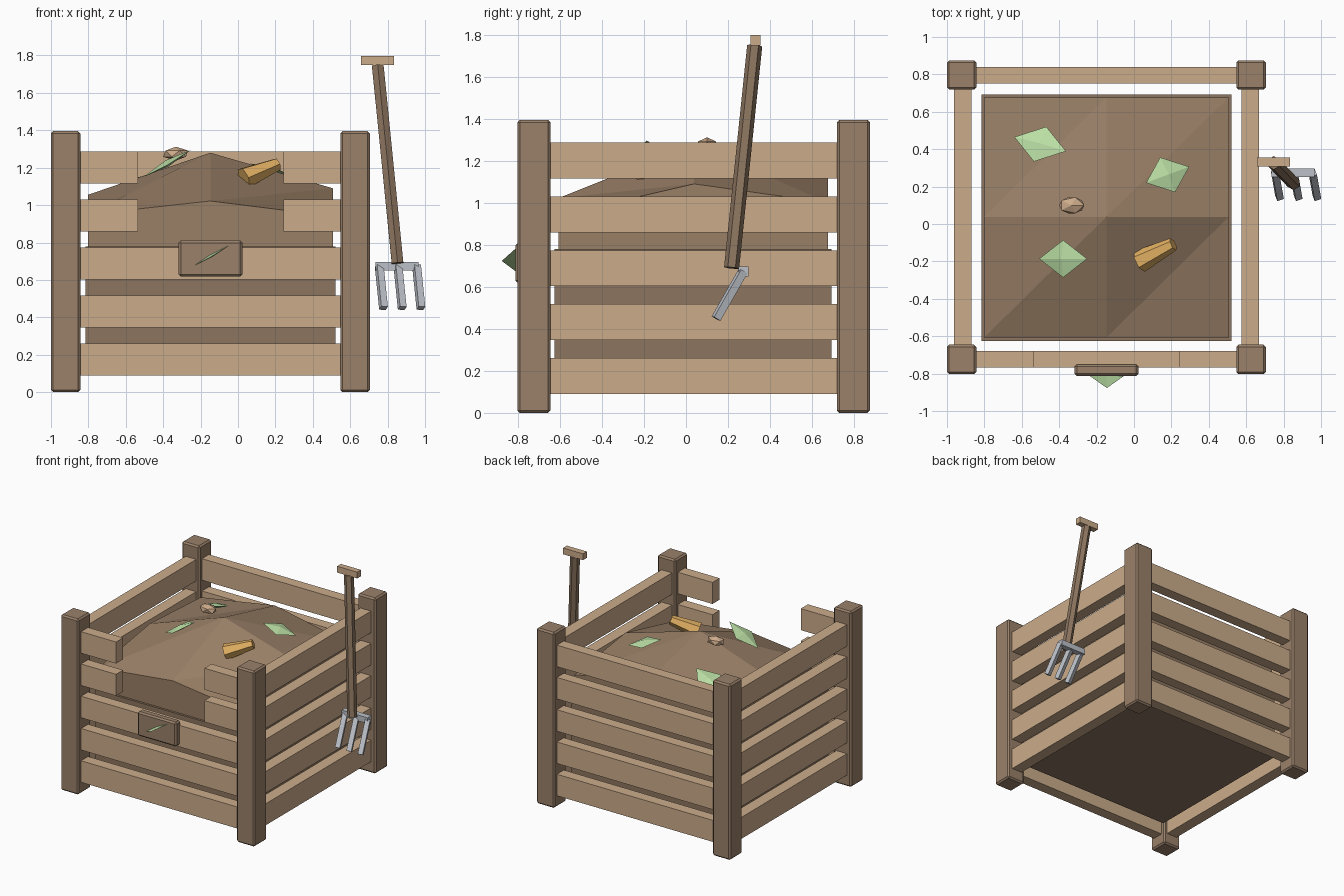
import bpy, bmesh, math
from mathutils import Vector, Quaternion

if "Cube" in bpy.data.objects:
    bpy.data.objects.remove(bpy.data.objects["Cube"])


def mat(name, rgb):
    m = bpy.data.materials.new(name)
    lin = [((c / 255 + 0.055) / 1.055) ** 2.4 for c in rgb]
    m.diffuse_color = (*lin, 1)
    m.use_nodes = True
    m.node_tree.nodes["Principled BSDF"].inputs["Base Color"].default_value = m.diffuse_color
    return m


SLAT = mat("slat wood", (203, 172, 139))
POST = mat("post wood", (154, 129, 106))
CORE = mat("dark soil", (140, 117, 95))
PILE = mat("compost", (154, 128, 103))
HANDLE = mat("handle wood", (140, 117, 95))
METAL = mat("grey metal", (188, 193, 200))
LEAF = mat("leaf green", (186, 222, 164))
ORANGE = mat("orange peel", (226, 176, 98))
STONE = mat("tan pebble", (206, 172, 140))


def finish(name, bm, m):
    bmesh.ops.recalc_face_normals(bm, faces=bm.faces)
    me = bpy.data.meshes.new(name)
    bm.to_mesh(me)
    bm.free()
    ob = bpy.data.objects.new(name, me)
    me.materials.append(m)
    bpy.context.collection.objects.link(ob)
    return ob


def box(name, x, y, z, m, bevel=0):
    """Box from (min, max) ranges, with an optional chamfer."""
    bm = bmesh.new()
    bmesh.ops.create_cube(bm, size=1)
    for v in bm.verts:
        for i, (lo, hi) in enumerate((x, y, z)):
            v.co[i] = lo if v.co[i] < 0 else hi
    if bevel:
        bmesh.ops.bevel(bm, geom=bm.edges[:], offset=bevel, segments=1, affect='EDGES')
    return finish(name, bm, m)


def rod(name, a, b, r1, r2, sides, m, spin=0):
    """Tapered prism from point a to point b."""
    a, b = Vector(a), Vector(b)
    d = b - a
    up = Vector((0, 0, 1))
    bm = bmesh.new()
    bmesh.ops.create_cone(bm, cap_ends=True, segments=sides, radius1=r1, radius2=r2, depth=d.length)
    ob = finish(name, bm, m)
    ob.rotation_mode = 'QUATERNION'
    ob.rotation_quaternion = up.rotation_difference(d) @ Quaternion(up, spin)
    ob.location = (a + b) / 2
    return ob


def leaf(name, c, a, b, t):
    """Flat diamond with a raised middle on both sides."""
    c, a, b = Vector(c), Vector(a), Vector(b)
    n = a.cross(b).normalized() * t
    bm = bmesh.new()
    ring = [bm.verts.new(c + p) for p in (a, b, -a, -b)]
    for tip in (bm.verts.new(c + n), bm.verts.new(c - n)):
        for i in range(4):
            bm.faces.new((ring[i], ring[(i + 1) % 4], tip))
    return finish(name, bm, LEAF)


# Corner posts
for sx, px in (("left", (-1, -0.843)), ("right", (0.547, 0.705))):
    for sy, py in (("front", (-0.803, -0.645)), ("back", (0.718, 0.875))):
        box(f"{sy}_{sx}_post", px, py, (0, 1.395), POST, 0.012)

# Slats on four sides, with the top two front slats cut open
for i in range(5):
    z = (0.09 + 0.2565 * i, 0.261 + 0.2565 * i)
    box(f"left_slat_{i}", (-0.963, -0.87), (-0.66, 0.74), z, SLAT)
    box(f"right_slat_{i}", (0.575, 0.667), (-0.66, 0.74), z, SLAT)
    box(f"back_slat_{i}", (-0.86, 0.57), (0.752, 0.84), z, SLAT)
    if i < 3:
        box(f"front_slat_{i}", (-0.86, 0.57), (-0.767, -0.678), z, SLAT)
    else:
        box(f"front_slat_left_stub_{i}", (-0.86, -0.535), (-0.767, -0.678), z, SLAT)
        box(f"front_slat_right_stub_{i}", (0.242, 0.57), (-0.767, -0.678), z, SLAT)

# Soil block filling the lower bin
box("soil_block", (-0.815, 0.52), (-0.625, 0.693), (0.15, 0.78), CORE)

# Compost mound: two by two grid on top, straight sides
xs, ys = (-0.802, -0.148, 0.507), (-0.608, 0.038, 0.677)
heights = ((0.95, 1.022, 0.94), (1.055, 1.28, 1.09), (1.02, 1.13, 1.0))
bm = bmesh.new()
top = [[bm.verts.new((xs[i], ys[j], heights[j][i])) for i in range(3)] for j in range(3)]
for j in range(2):
    for i in range(2):
        p, q, r, s = top[j][i], top[j][i + 1], top[j + 1][i + 1], top[j + 1][i]
        bm.faces.new((p, q, r))
        bm.faces.new((p, r, s))
rim = top[0] + [top[1][2]] + top[2][::-1] + [top[1][0]]
low = [bm.verts.new((v.co.x, v.co.y, 0.775)) for v in rim]
for k in range(8):
    n = (k + 1) % 8
    bm.faces.new((rim[k], low[k], low[n], rim[n]))
bm.faces.new(low)
finish("compost_mound", bm, PILE)

# Scraps on the mound
leaf("back_left_leaf", (-0.502, 0.427, 1.13), (0.138, -0.038, 0.045), (0.033, 0.093, -0.02), 0.02)
leaf("right_leaf", (0.18, 0.263, 1.187), (0.115, 0.043, -0.035), (-0.04, 0.093, 0), 0.02)
leaf("front_left_leaf", (-0.379, -0.186, 1.223), (0.128, 0, 0.073), (0, 0.1, 0.01), 0.018)
rod("orange_scrap", (0.03, -0.2, 1.143), (0.21, -0.108, 1.218), 0.062, 0.036, 6, ORANGE, 0.4)
bm = bmesh.new()
bmesh.ops.create_icosphere(bm, subdivisions=1, radius=1)
for v in bm.verts:
    v.co = Vector((-0.333 + 0.075 * v.co.x, 0.1 + 0.05 * v.co.y, 1.275 + 0.037 * v.co.z))
finish("pebble", bm, STONE)

# Front plaque with an upright leaf
box("plaque", (-0.318, 0.024), (-0.812, -0.75), (0.617, 0.81), POST, 0.012)
leaf("plaque_leaf", (-0.145, -0.81, 0.728), (0.095, 0, 0.055), (0, -0.067, -0.005), 0.007)

# Garden fork leaning on the right side
rod("fork_handle", (0.853, 0.217, 0.69), (0.747, 0.327, 1.748), 0.036, 0.036, 6, HANDLE)
box("fork_grip", (0.657, 0.833), (0.307, 0.355), (1.748, 1.798), SLAT)
box("fork_crossbar", (0.735, 0.965), (0.25, 0.297), (0.65, 0.697), METAL)
for k in range(3):
    x = 0.755 + 0.1 * k
    rod(f"fork_tine_{k}", (x, 0.272, 0.675), (x + 0.023, 0.143, 0.449), 0.026, 0.026, 4, METAL, math.pi / 4)
